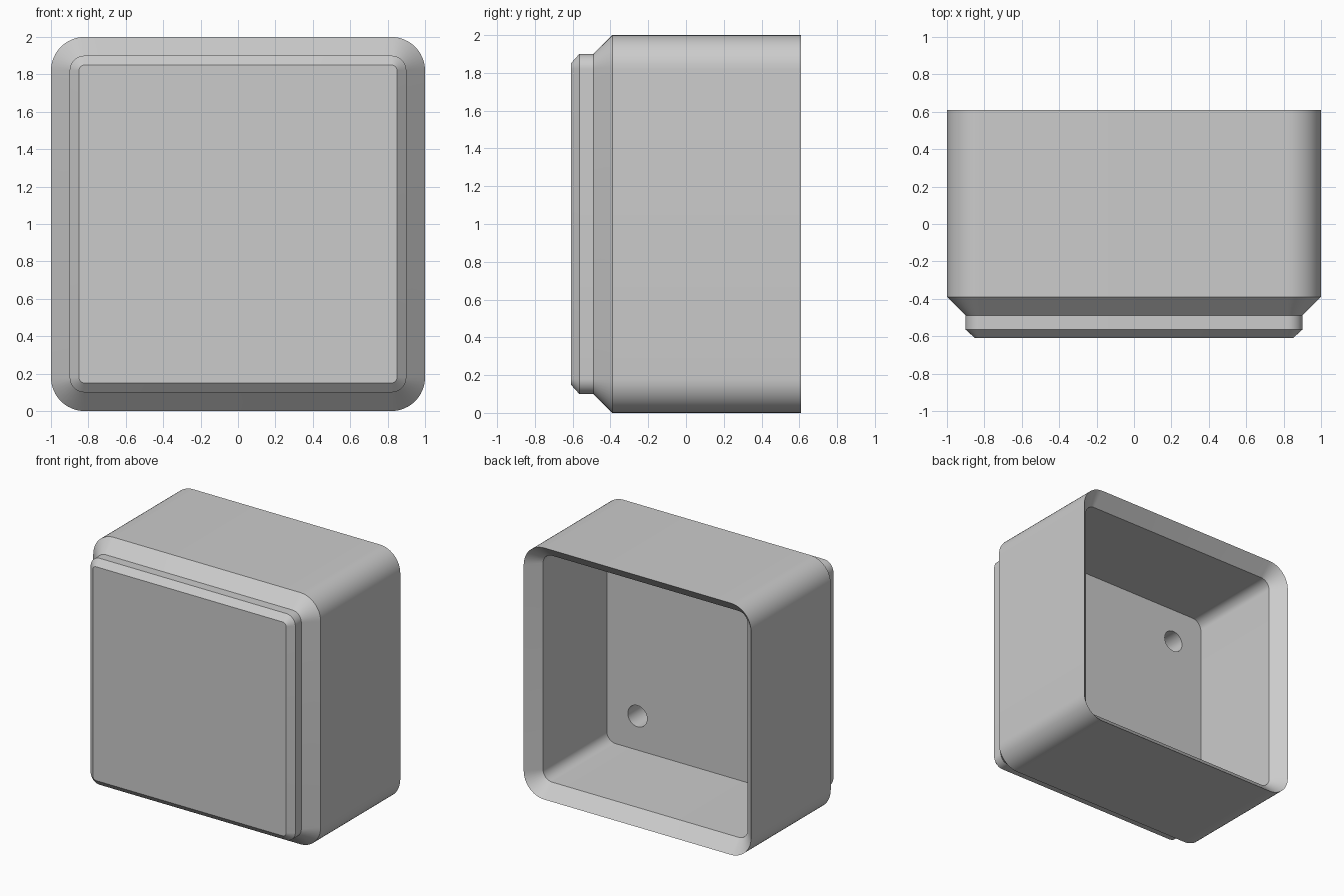
import bpy, bmesh, math
from mathutils import Matrix

cube = bpy.data.objects.get("Cube")
if cube:
    bpy.data.objects.remove(cube, do_unlink=True)

grey = bpy.data.materials.new("light_grey")
grey.use_nodes = True
colour = (0.6, 0.6, 0.6, 1)
grey.diffuse_color = colour
grey.node_tree.nodes["Principled BSDF"].inputs["Base Color"].default_value = colour

CORNER_CENTRE = 0.82   # all corner arcs share these centres
ARC_STEPS = 12


def rounded_square(bm, half, y):
    """Ring of vertices around a rounded square standing at depth y."""
    radius = half - CORNER_CENTRE
    ring = []
    for quarter in range(4):
        mid = math.pi / 4 + quarter * math.pi / 2
        cx = math.copysign(CORNER_CENTRE, math.cos(mid))
        cz = math.copysign(CORNER_CENTRE, math.sin(mid))
        for i in range(ARC_STEPS + 1):
            a = (quarter + i / ARC_STEPS) * math.pi / 2
            ring.append(bm.verts.new((cx + radius * math.cos(a), y,
                                      1 + cz + radius * math.sin(a))))
    return ring


def finish(bm, name):
    bmesh.ops.recalc_face_normals(bm, faces=bm.faces)
    mesh = bpy.data.meshes.new(name)
    bm.to_mesh(mesh)
    bm.free()
    mesh.materials.append(grey)
    obj = bpy.data.objects.new(name, mesh)
    bpy.context.collection.objects.link(obj)
    return obj


# Box shell: front panel, step, outer wall, sloped rim, cavity and floor
profile = [(0.85, -0.61), (0.90, -0.565), (0.90, -0.49), (1.0, -0.39),
           (1.0, 0.61), (0.90, 0.51), (0.90, -0.29)]
bm = bmesh.new()
rings = [rounded_square(bm, half, y) for half, y in profile]
for a, b in zip(rings, rings[1:]):
    for i in range(len(a)):
        j = (i + 1) % len(a)
        bm.faces.new((a[i], a[j], b[j], b[i]))
bm.faces.new(rings[0])
bm.faces.new(rings[-1])
box = finish(bm, "stackable_box")

# Four blind round holes in the cavity floor
bm = bmesh.new()
for x in (-0.63, 0.63):
    for z in (-0.63, 0.63):
        place = Matrix.Translation((x, -0.39, 1 + z)) @ Matrix.Rotation(math.pi / 2, 4, "X")
        bmesh.ops.create_cone(bm, cap_ends=True, segments=32, radius1=0.085,
                              radius2=0.085, depth=0.26, matrix=place)
cutter = finish(bm, "hole_cutter")
cutter.hide_render = True

holes = box.modifiers.new("holes", "BOOLEAN")
holes.operation = "DIFFERENCE"
holes.solver = "EXACT"
holes.object = cutter

bpy.ops.object.select_all(action="DESELECT")
box.select_set(True)
bpy.context.view_layer.objects.active = box
bpy.ops.object.modifier_apply(modifier=holes.name)
bpy.data.objects.remove(cutter, do_unlink=True)
bpy.ops.object.shade_smooth_by_angle(angle=math.radians(30))
